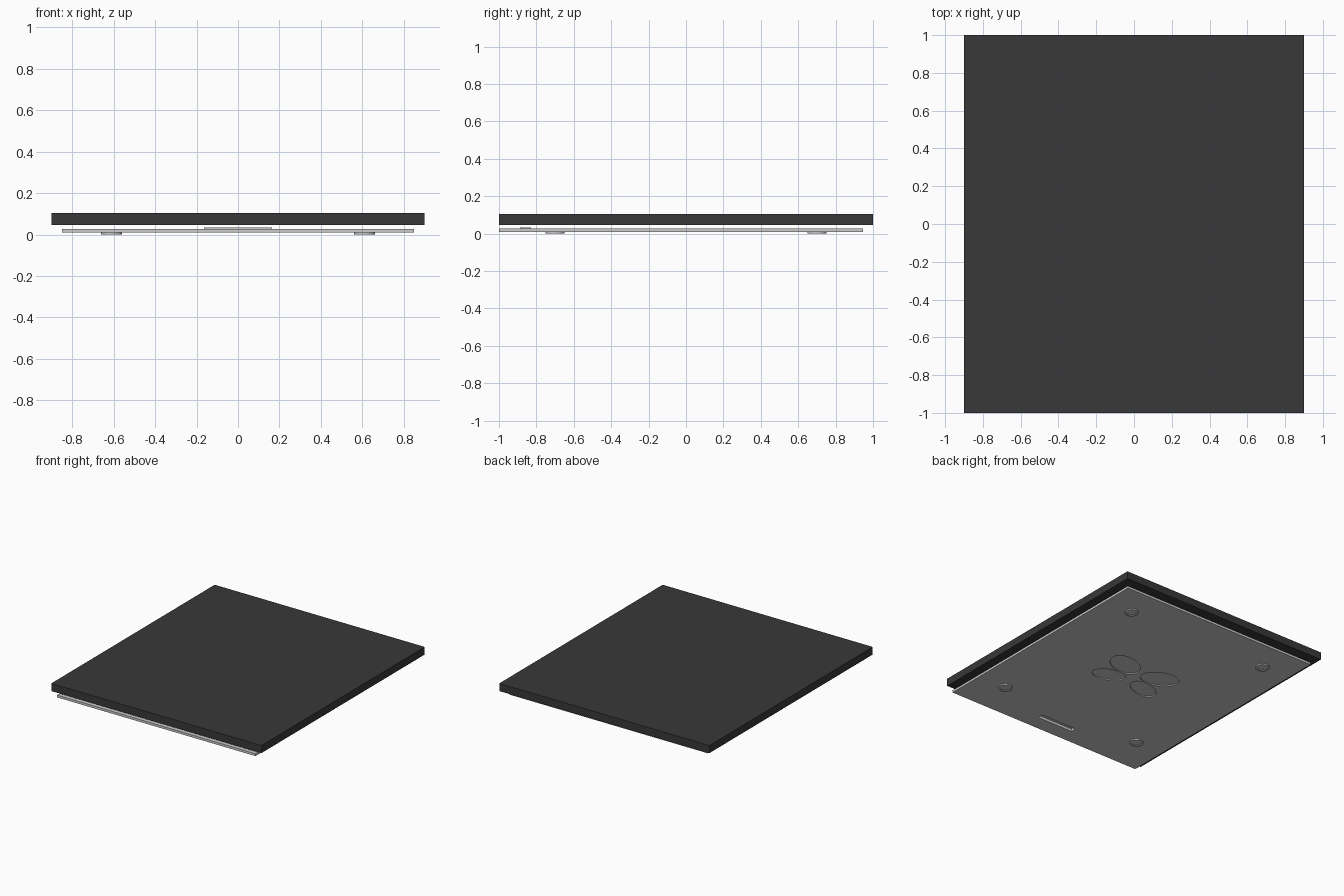
import bpy, bmesh
from math import radians
from mathutils import Matrix

if "Cube" in bpy.data.objects:
    bpy.data.objects.remove(bpy.data.objects["Cube"])


def make(name, bm, mat=None):
    bmesh.ops.recalc_face_normals(bm, faces=bm.faces)
    me = bpy.data.meshes.new(name)
    bm.to_mesh(me)
    bm.free()
    ob = bpy.data.objects.new(name, me)
    bpy.context.collection.objects.link(ob)
    if mat:
        me.materials.append(mat)
    return ob


def box(name, x0, x1, y0, y1, z0, z1, mat=None):
    bm = bmesh.new()
    m = Matrix.Translation(((x0 + x1) / 2, (y0 + y1) / 2, (z0 + z1) / 2))
    bmesh.ops.create_cube(bm, size=1, matrix=m @ Matrix.Diagonal((x1 - x0, y1 - y0, z1 - z0, 1)))
    return make(name, bm, mat)


def oval(name, x, y, rx, ry, angle, z0, z1, sides=48):
    bm = bmesh.new()
    m = (Matrix.Translation((x, y, (z0 + z1) / 2)) @ Matrix.Rotation(radians(angle), 4, 'Z')
         @ Matrix.Diagonal((rx, ry, z1 - z0, 1)))
    bmesh.ops.create_cone(bm, cap_ends=True, segments=sides, radius1=1, radius2=1, depth=1, matrix=m)
    return make(name, bm)


def combine(target, other, operation):
    mod = target.modifiers.new(operation.lower(), 'BOOLEAN')
    mod.operation = operation
    mod.solver = 'EXACT'
    mod.object = other
    bpy.context.view_layer.objects.active = target
    bpy.ops.object.modifier_apply(modifier=mod.name)
    bpy.data.objects.remove(other, do_unlink=True)


def smooth(ob):
    bpy.ops.object.select_all(action='DESELECT')
    ob.select_set(True)
    bpy.context.view_layer.objects.active = ob
    bpy.ops.object.shade_smooth_by_angle(angle=radians(30))


dark = bpy.data.materials.new("dark_grey")
dark.diffuse_color = (0.04, 0.04, 0.042, 1)
dark.use_nodes = True
dark.node_tree.nodes["Principled BSDF"].inputs["Base Color"].default_value = dark.diffuse_color

# Dark top slab
box("top_slab", -0.9, 0.9, -1, 1, 0.045, 0.104, dark)

# Base plate, flush with the slab at the front
base = box("base_plate", -0.85, 0.85, -1, 0.945, 0.009, 0.027)

# Slot near the front edge: housing above the plate, recess below
combine(base, box("slot_housing", -0.163, 0.163, -0.888, -0.828, 0.015, 0.033), 'UNION')
combine(base, box("slot_cutter", -0.155, 0.155, -0.88, -0.836, -0.01, 0.029), 'DIFFERENCE')

# Mirrored shallow oval recesses under the plate
for side in (-1, 1):
    for y, rx, ry, angle in ((0.093, 0.143, 0.093, 20), (-0.09, 0.125, 0.074, -18)):
        combine(base, oval("recess_cutter", side * 0.16, y, rx, ry, side * angle, -0.01, 0.017),
                'DIFFERENCE')
smooth(base)

# Four round feet with a dished underside
for sx, side in ((-1, "left"), (1, "right")):
    for sy, end in ((-1, "front"), (1, "back")):
        foot = oval(f"foot_{end}_{side}", sx * 0.61, sy * 0.7, 0.05, 0.05, 0, 0, 0.009, 32)
        combine(foot, oval("dish_cutter", sx * 0.61, sy * 0.7, 0.035, 0.035, 0, -0.01, 0.005, 32),
                'DIFFERENCE')
        smooth(foot)
